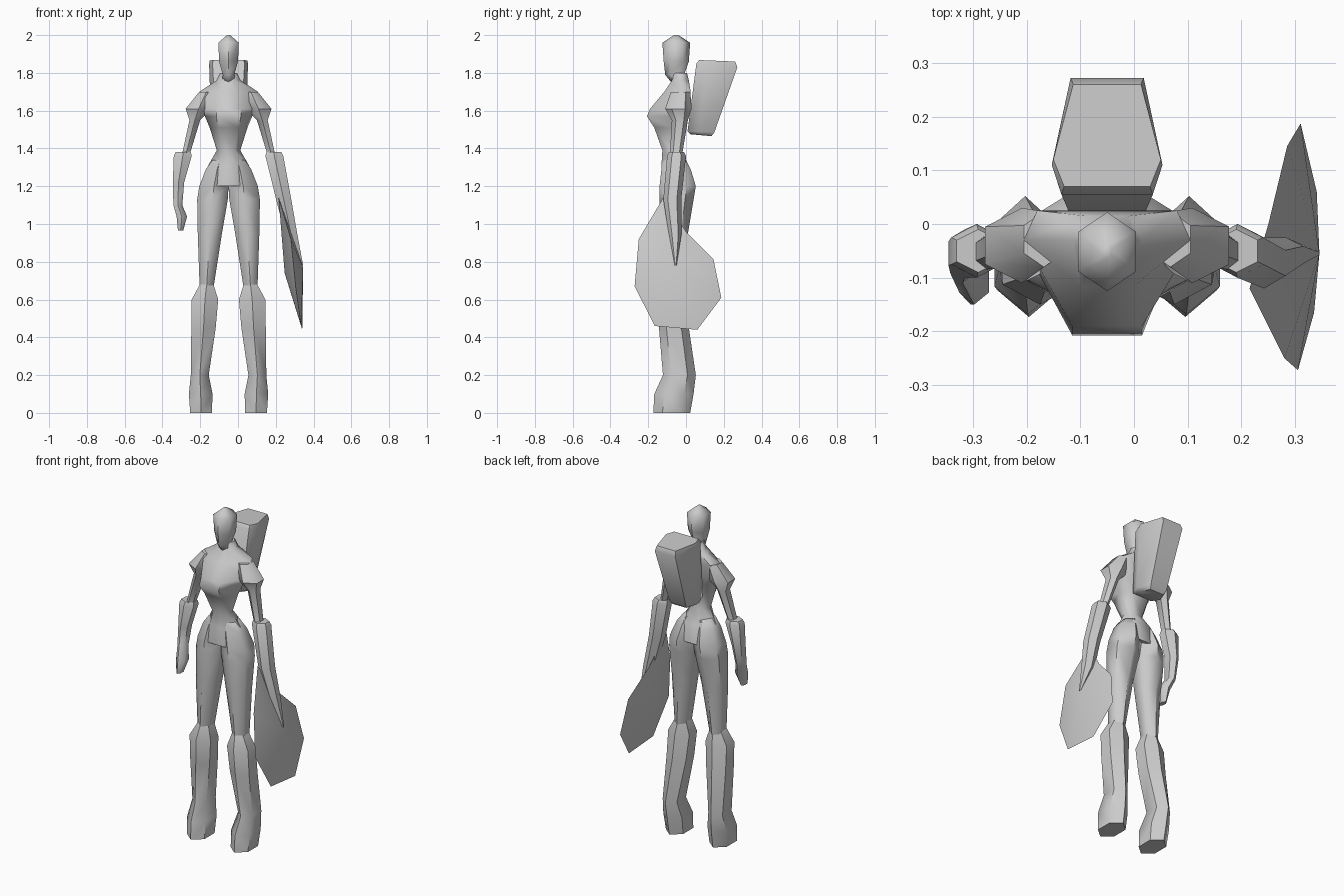
import bpy, bmesh, math

CX = -0.05  # symmetry plane of the figure


def finish(name, bm, angle=50):
    bmesh.ops.recalc_face_normals(bm, faces=bm.faces)
    me = bpy.data.meshes.new(name)
    bm.to_mesh(me)
    bm.free()
    ob = bpy.data.objects.new(name, me)
    bpy.context.collection.objects.link(ob)
    bpy.ops.object.select_all(action='DESELECT')
    ob.select_set(True)
    bpy.context.view_layer.objects.active = ob
    bpy.ops.object.shade_smooth_by_angle(angle=math.radians(angle))
    return ob


def loft(name, rings, angle=50):
    """Skin a stack of equal-sided rings and cap both ends."""
    bm = bmesh.new()
    loops = [[bm.verts.new(p) for p in r] for r in rings]
    n = len(loops[0])
    for a, b in zip(loops, loops[1:]):
        for i in range(n):
            j = (i + 1) % n
            bm.faces.new((a[i], a[j], b[j], b[i]))
    bm.faces.new(loops[0])
    bm.faces.new(loops[-1])
    return finish(name, bm, angle)


def pointy(s, z, x0, x1, yf, yb):
    """Hexagon with a point to the front and the back, x measured from the symmetry plane."""
    xm, d = (x0 + x1) / 2, yb - yf
    pts = [(xm, yf), (x1, yf + .25 * d), (x1, yb - .25 * d),
           (xm, yb), (x0, yb - .25 * d), (x0, yf + .25 * d)]
    return [(CX + s * x, y, z) for x, y in pts]


def blunt(z, hw, yf, yb, fw, bw, ys):
    """Hexagon with flat front and back and pointed sides."""
    pts = [(fw, yf), (hw, ys), (bw, yb), (-bw, yb), (-hw, ys), (-fw, yf)]
    return [(CX + x, y, z) for x, y in pts]


# head
loft("head", [pointy(1, *r) for r in [
    (1.74, -.035, .035, -.07, .01), (1.79, -.03, .03, -.11, -.01),
    (1.86, -.05, .05, -.118, .015), (1.96, -.054, .054, -.125, .022),
    (2.0, -.008, .008, -.065, -.04)]], 60)

# torso: neck, chest, waist, hips
loft("torso", [blunt(*r) for r in [
    (1.80, .045, -.07, .005, .025, .025, -.03),
    (1.76, .065, -.075, .015, .03, .04, -.03),
    (1.70, .155, -.115, .025, .05, .13, -.03),
    (1.61, .150, -.19, .022, .065, .10, -.05),
    (1.57, .125, -.207, .012, .065, .08, -.06),
    (1.51, .100, -.168, -.005, .055, .06, -.07),
    (1.39, .062, -.125, -.03, .03, .03, -.075),
    (1.31, .108, -.13, .015, .05, .06, -.06),
    (1.20, .130, -.13, .03, .06, .07, -.05)]], 60)

thigh = [(1.34, .005, .085, -.12, 0), (1.29, 0, .12, -.13, .025),
         (1.20, 0, .155, -.14, .052), (1.13, .004, .166, -.14, .04),
         (.95, .035, .163, -.135, .01), (.66, .08, .153, -.125, -.01)]
boot = [(.68, .08, .152, -.125, -.015), (.60, .055, .195, -.15, .0),
        (.45, .068, .197, -.143, .015), (.20, .105, .20, -.122, .052),
        (.10, .085, .21, -.168, .04), (0, .088, .203, -.173, .022)]
upper_arm = [(1.70, .08, .155, -.08, .023), (1.61, .09, .227, -.11, .03),
             (1.55, .15, .207, -.075, .01), (1.37, .205, .246, -.085, -.02)]
forearm = [(1.38, .20, .28, -.09, -.01), (1.36, .195, .29, -.10, .0),
           (1.22, .235, .295, -.10, -.01), (1.10, .245, .292, -.11, -.035),
           (1.04, .22, .275, -.15, -.06), (.965, .24, .268, -.15, -.09)]
# limbs on both sides
for side, s in (("left", -1), ("right", 1)):
    loft(side + "_thigh", [pointy(s, *r) for r in thigh], 60)
    loft(side + "_boot", [pointy(s, *r) for r in boot])
    loft(side + "_upper_arm", [pointy(s, *r) for r in upper_arm])
loft("left_forearm", [pointy(-1, *r) for r in forearm])

# right forearm tapering into the blade
loft("right_forearm", [pointy(1, *r) for r in forearm[:2] + [
    (1.13, .252, .332, -.12, -.025), (.94, .30, .365, -.09, -.025),
    (.78, .385, .395, -.06, -.05)]])

# fan blade: rim joined to an outer and an inner apex
bm = bmesh.new()
rim = [bm.verts.new(p) for p in [
    (.215, -.12, 1.14), (.28, -.25, .92), (.305, -.272, .67), (.335, -.165, .46),
    (.34, .06, .44), (.31, .187, .61), (.285, .145, .815), (.25, 0, .96)]]
outer, inner = bm.verts.new((.345, -.055, .77)), bm.verts.new((.247, -.045, .74))
for i, v in enumerate(rim):
    w = rim[(i + 1) % len(rim)]
    bm.faces.new((v, w, outer))
    bm.faces.new((w, v, inner))
finish("fan_blade", bm, 40)


# back pack: tilted tapered hexagonal case
def pack_ring(yf, ym, yb, zf, zb, wf, wm, wb):
    zm = zf + (zb - zf) * (ym - yf) / (yb - yf)
    half = [(wf, yf, zf), (wm, ym, zm), (wb, yb, zb)]
    return ([(CX + x, y, z) for x, y, z in half]
            + [(CX - x, y, z) for x, y, z in reversed(half)])


loft("back_pack", [pack_ring(*r) for r in [
    (.025, .07, .135, 1.475, 1.465, .05, .075, .045),
    (.008, .07, .15, 1.49, 1.485, .065, .09, .055),
    (.055, .11, .272, 1.85, 1.83, .085, .103, .068),
    (.07, .12, .26, 1.868, 1.86, .08, .10, .063)]])
